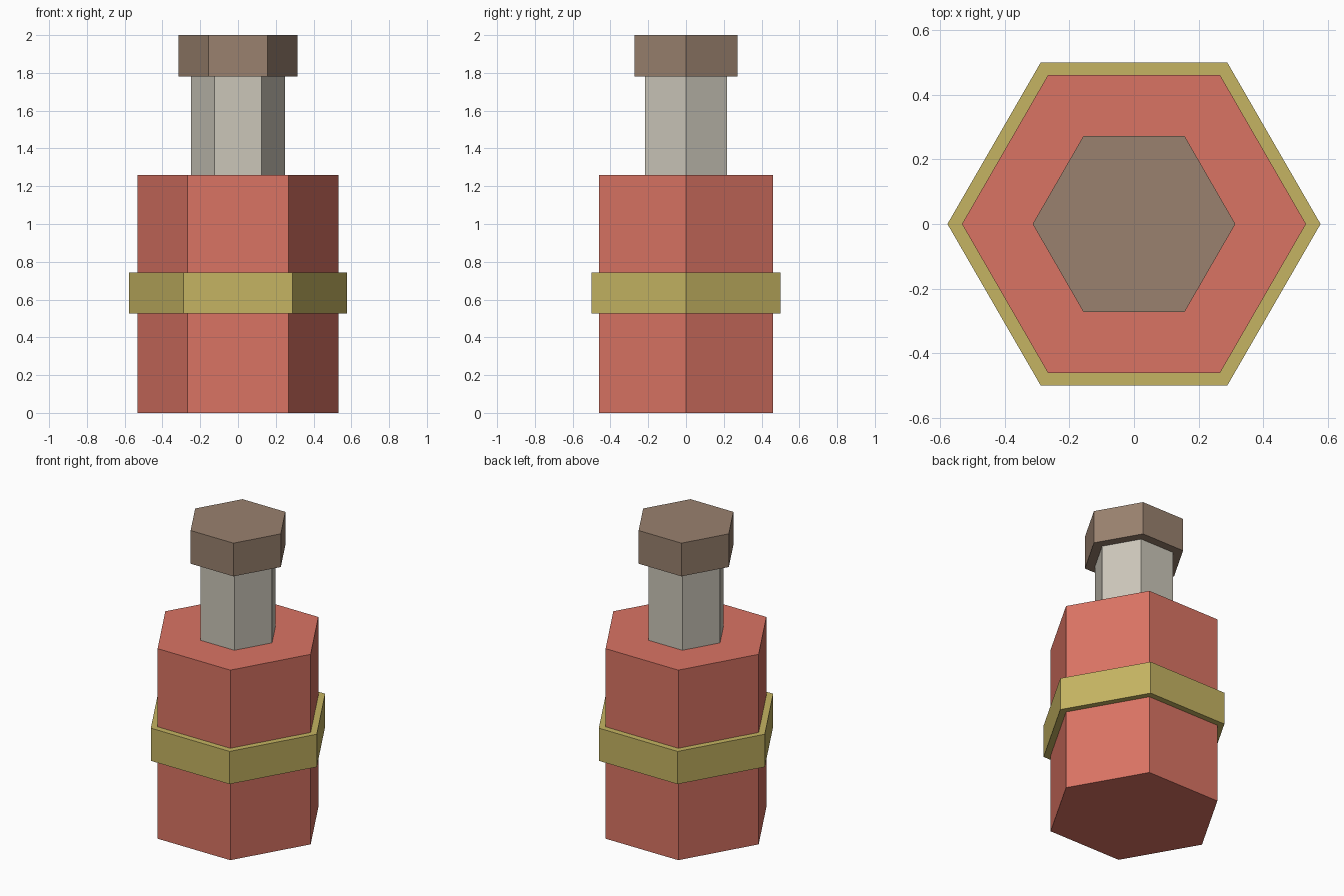
import bpy, bmesh
from math import cos, sin, tau

if "Cube" in bpy.data.objects:
    bpy.data.objects.remove(bpy.data.objects["Cube"], do_unlink=True)


def material(name, rgb):
    mat = bpy.data.materials.new(name)
    mat.use_nodes = True
    colour = (*rgb, 1.0)
    mat.diffuse_color = colour
    mat.node_tree.nodes["Principled BSDF"].inputs["Base Color"].default_value = colour
    return mat


def hex_prism(name, radius, bottom, top, mat):
    """Upright six-sided prism with corners on the x axis."""
    bm = bmesh.new()
    ring = [bm.verts.new((radius * cos(tau * i / 6), radius * sin(tau * i / 6), bottom))
            for i in range(6)]
    base = bm.faces.new(ring)
    result = bmesh.ops.extrude_face_region(bm, geom=[base], use_keep_orig=True)
    raised = [v for v in result["geom"] if isinstance(v, bmesh.types.BMVert)]
    bmesh.ops.translate(bm, verts=raised, vec=(0, 0, top - bottom))
    bmesh.ops.recalc_face_normals(bm, faces=bm.faces)
    mesh = bpy.data.meshes.new(name)
    bm.to_mesh(mesh)
    bm.free()
    mesh.materials.append(mat)
    obj = bpy.data.objects.new(name, mesh)
    bpy.context.collection.objects.link(obj)
    return obj


red = material("coral red", (0.70, 0.174, 0.127))
gold = material("dull gold", (0.558, 0.456, 0.122))
grey = material("warm grey", (0.597, 0.565, 0.485))
brown = material("cork brown", (0.319, 0.220, 0.156))

# Bottle body with its raised band, then neck and stopper
hex_prism("body", 0.533, 0.0, 1.26, red)
hex_prism("band", 0.578, 0.525, 0.742, gold)
hex_prism("neck", 0.25, 1.26, 1.78, grey)
hex_prism("stopper", 0.314, 1.78, 2.0, brown)
